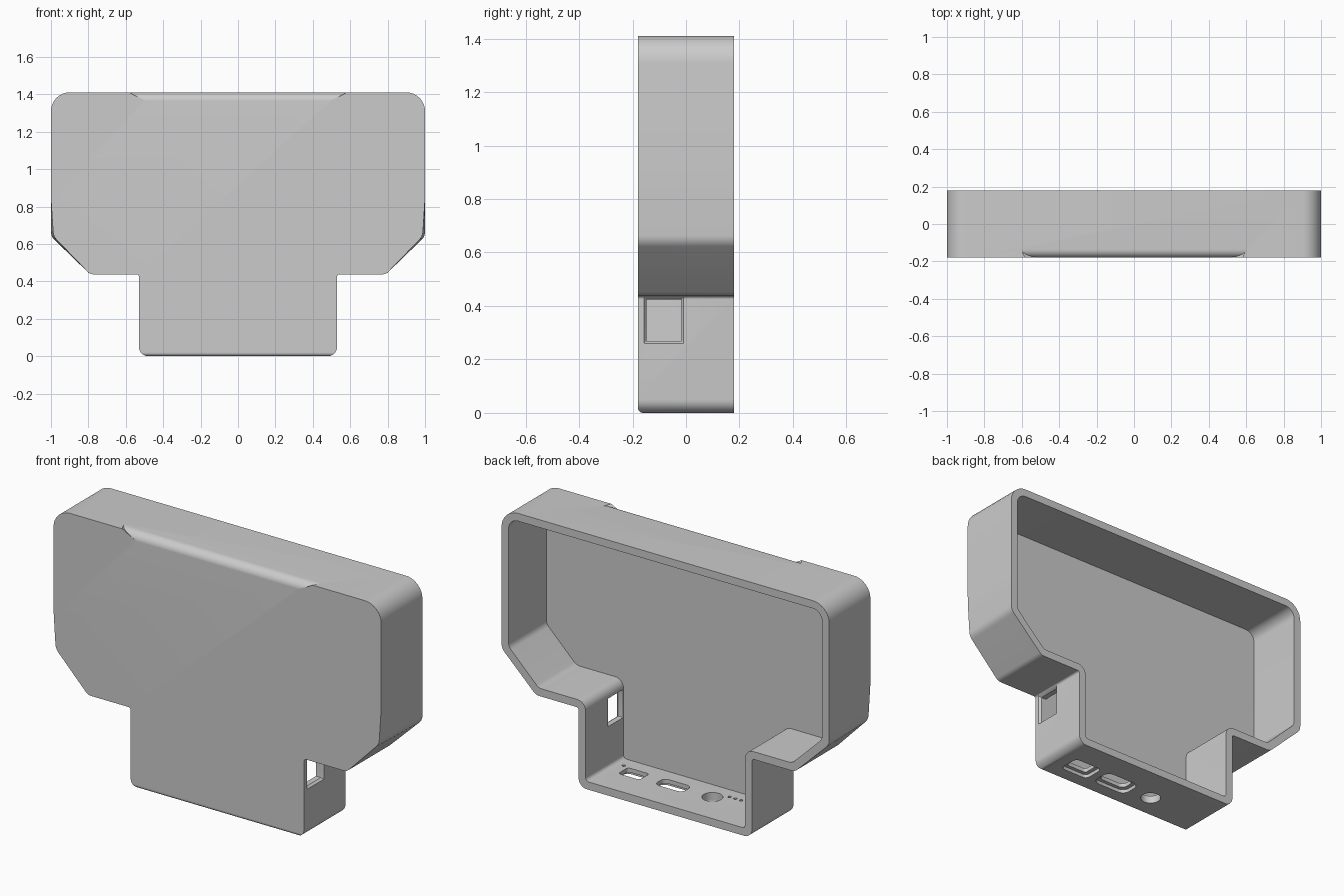
import bpy, bmesh
from math import cos, sin, pi
from mathutils import Vector

cube = bpy.data.objects.get("Cube")
if cube:
    bpy.data.objects.remove(cube, do_unlink=True)

grey = bpy.data.materials.new("plain grey")
grey.use_nodes = True
GREY = (0.6, 0.6, 0.6, 1)
grey.diffuse_color = GREY
grey.node_tree.nodes["Principled BSDF"].inputs["Base Color"].default_value = GREY


def rounded(corners, steps=8):
    """Closed 2D outline; each corner is (u, v, distance cut back for its arc)."""
    pts = []
    for i, (u, v, d) in enumerate(corners):
        p = Vector((u, v))
        before = (Vector(corners[i - 1][:2]) - p).normalized()
        after = (Vector(corners[(i + 1) % len(corners)][:2]) - p).normalized()
        w = cos((pi - before.angle(after)) / 2)
        a, b = p + before * d, p + after * d
        for k in range(steps + 1):
            t = k / steps
            ca, cp, cb = (1 - t) ** 2, 2 * w * t * (1 - t), t * t
            pts.append((a * ca + p * cp + b * cb) / (ca + cp + cb))
    return pts


def mirrored(half):
    return half + [(-u, v, d) for u, v, d in reversed(half)]


def rect(u, v, w, h, r):
    return rounded([(u + w / 2 * a, v + h / 2 * b, r)
                    for a, b in ((1, 1), (1, -1), (-1, -1), (-1, 1))], 5)


def circle(u, v, r, n=32):
    return [Vector((u + r * cos(2 * pi * k / n), v + r * sin(2 * pi * k / n))) for k in range(n)]


def loft(name, ring_a, ring_b, axis, lo, hi):
    """Solid between two outlines placed at lo and hi along an axis."""
    def place(p, h):
        return {"x": (h, p[0], p[1]), "y": (p[0], h, p[1]), "z": (p[0], p[1], h)}[axis]
    bm = bmesh.new()
    a = [bm.verts.new(place(p, lo)) for p in ring_a]
    b = [bm.verts.new(place(p, hi)) for p in ring_b]
    n = len(a)
    bm.faces.new(a)
    bm.faces.new(b)
    for i in range(n):
        j = (i + 1) % n
        bm.faces.new((a[i], a[j], b[j], b[i]))
    return finish(name, bm)


def finish(name, bm):
    bmesh.ops.recalc_face_normals(bm, faces=bm.faces)
    mesh = bpy.data.meshes.new(name)
    bm.to_mesh(mesh)
    bm.free()
    mesh.materials.append(grey)
    obj = bpy.data.objects.new(name, mesh)
    bpy.context.collection.objects.link(obj)
    return obj


def edge_round(name, z, up, r, half_edge, half_low):
    """Cutter that rounds the front edge at height z; its ends may slant."""
    arc = [(FRONT + r * (1 - sin(t)), z - up * r * (1 - cos(t)))
           for t in [k * pi / 20 for k in range(11)]]
    section = arc + [(FRONT - 0.02, z - up * r), (FRONT - 0.02, z + up * 0.02),
                     (FRONT + r, z + up * 0.02)]
    bm = bmesh.new()
    rings = []
    for side in (-1, 1):
        ring = []
        for y, h in section:
            depth = min(1, max(0, up * (z - h) / r))
            x = half_edge + (half_low - half_edge) * depth
            ring.append(bm.verts.new((side * x, y, h)))
        bm.faces.new(ring)
        rings.append(ring)
    n = len(section)
    for i in range(n):
        j = (i + 1) % n
        bm.faces.new((rings[0][i], rings[0][j], rings[1][j], rings[1][i]))
    return finish(name, bm)


FRONT, BACK, TOP = -0.18, 0.18, 1.41

# Outer body, pinched slightly at the lower front sides
def outer(pinch):
    return rounded(mirrored([(1, TOP, 0.1), (1, 0.84, 0.04), (1 - pinch, 0.64, 0.025),
                             (0.79, 0.437, 0.02), (0.53, 0.437, 0.012), (0.53, 0, 0.05)]))

shell = loft("case_shell", outer(0.013), outer(0), "y", FRONT, BACK)

# Hollow interior, open at the back
inner = rounded(mirrored([(0.957, TOP - 0.043, 0.057), (0.957, 0.66, 0.02), (0.773, 0.48, 0.02),
                          (0.487, 0.48, 0.05), (0.487, 0.043, 0.02)]))
cutters = [loft("cavity", inner, inner, "y", FRONT + 0.03, BACK + 0.05)]

# Softened front edges, top and bottom
cutters.append(edge_round("top_edge_cut", TOP, 1, 0.045, 0.6, 0.49))
cutters.append(edge_round("bottom_edge_cut", 0, -1, 0.02, 0.6, 0.6))

# Side window with a chamfered frame
window = rect(-0.082, 0.346, 0.13, 0.155, 0.002)
frame = rect(-0.083, 0.346, 0.15, 0.175, 0.002)
cutters.append(loft("window_cut", window, window, "x", 0.44, 0.56))
cutters.append(loft("window_frame_cut", window, frame, "x", 0.517, 0.532))

# Bottom ports: through opening plus a wider recess outside
for x, w, r in ((0.34, 0.13, 0.015), (0.10, 0.17, 0.03)):
    opening = rect(x, -0.03, w, 0.085, r)
    recess = rect(x, -0.03, w + 0.045, 0.125, r + 0.01)
    cutters.append(loft("port_cut", opening, opening, "z", -0.05, 0.08))
    cutters.append(loft("port_recess_cut", recess, recess, "z", -0.04, 0.02))
jack = circle(-0.14, -0.03, 0.053)
cutters.append(loft("jack_cut", jack, jack, "z", -0.05, 0.08))

# Blind indicator pits in the floor
for x in (0.436, -0.21, -0.245, -0.28, -0.315):
    pit = circle(x, -0.08, 0.009, 12)
    cutters.append(loft("pit_cut", pit, pit, "z", 0.015, 0.06))

# Cut everything, then drop the cutters
bpy.ops.object.select_all(action="DESELECT")
bpy.context.view_layer.objects.active = shell
shell.select_set(True)
for cutter in cutters:
    cutter.hide_render = True
    mod = shell.modifiers.new(cutter.name, "BOOLEAN")
    mod.operation, mod.solver, mod.object = "DIFFERENCE", "EXACT", cutter
    bpy.ops.object.modifier_apply(modifier=mod.name)
for cutter in cutters:
    bpy.data.objects.remove(cutter, do_unlink=True)
bpy.ops.object.shade_smooth_by_angle(angle=pi / 6)
